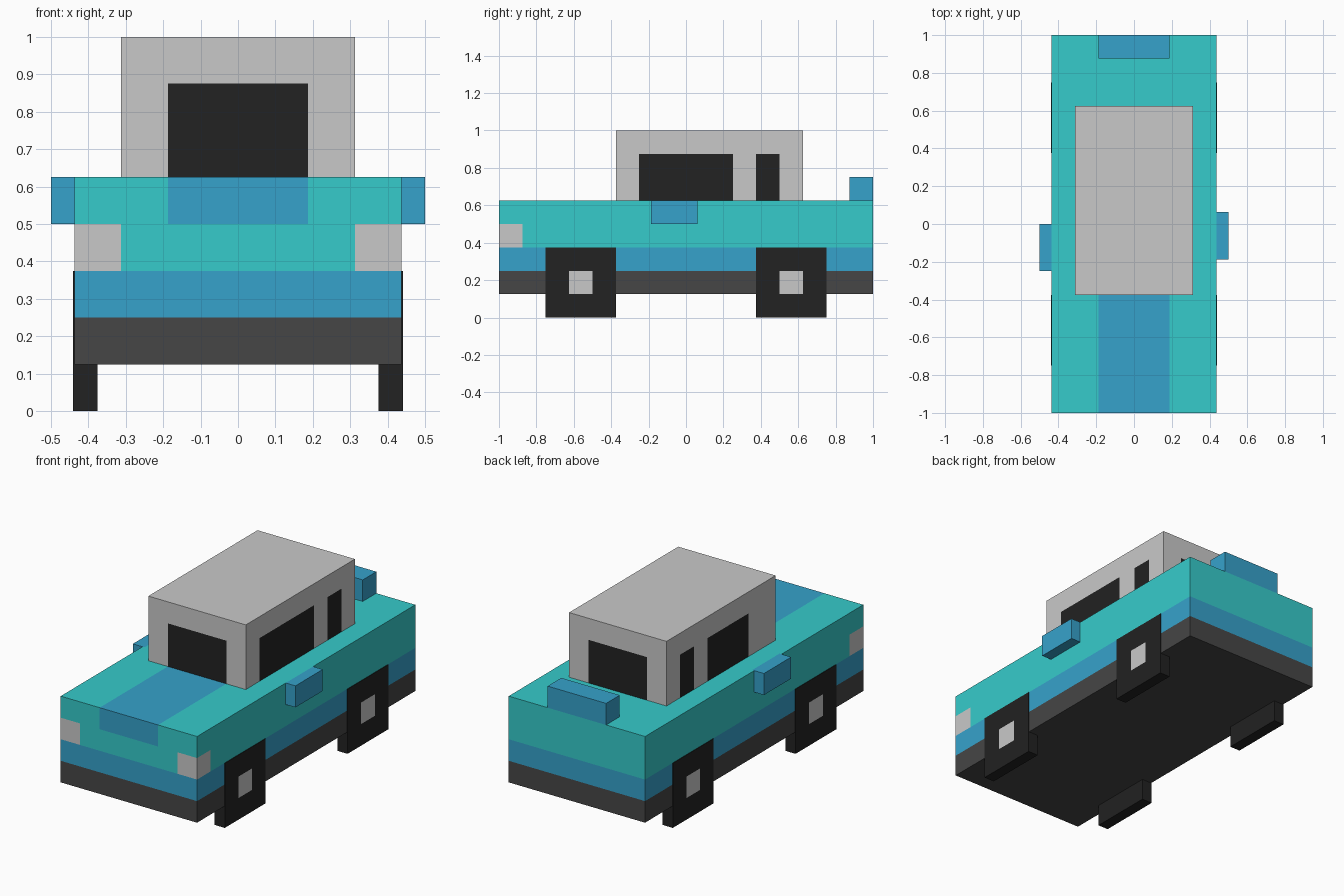
import bpy
import bmesh
from mathutils import Vector

if "Cube" in bpy.data.objects:
    bpy.data.objects.remove(bpy.data.objects["Cube"])

U = 1 / 16  # blocky style: everything sits on a 1/16 grid


def material(name, hex_code):
    rgb = [int(hex_code[i:i + 2], 16) / 255 for i in (0, 2, 4)]
    m = bpy.data.materials.new(name)
    m.diffuse_color = [c / 12.92 if c < 0.04 else ((c + 0.055) / 1.055) ** 2.4 for c in rgb] + [1]
    m.use_nodes = True
    m.node_tree.nodes["Principled BSDF"].inputs["Base Color"].default_value = m.diffuse_color
    return m


TEAL, BLUE, GREY, CHARCOAL, BLACK = range(5)
MATERIALS = [material("teal paint", "36CBCB"), material("blue paint", "36A2CB"),
             material("light grey", "C9C9C9"), material("charcoal", "464646"),
             material("black", "222222")]


def box(name, lo, hi, rule, cuts=((), (), ())):
    """Box sliced by grid planes on each axis; rule(centre, normal) picks each face's colour."""
    lo, hi = Vector(lo), Vector(hi)
    bm = bmesh.new()
    bmesh.ops.create_cube(bm, size=1)
    for v in bm.verts:
        v.co = (lo + hi) / 2 + v.co * (hi - lo)
    for axis, values in enumerate(cuts):
        normal = Vector([float(i == axis) for i in range(3)])
        for value in values:
            bmesh.ops.bisect_plane(bm, geom=bm.verts[:] + bm.edges[:] + bm.faces[:],
                                   plane_co=normal * value * U, plane_no=normal)
    bm.normal_update()
    for f in bm.faces:
        f.material_index = rule(f.calc_center_median() / U, f.normal)
    mesh = bpy.data.meshes.new(name)
    bm.to_mesh(mesh)
    bm.free()
    for m in MATERIALS:
        mesh.materials.append(m)
    obj = bpy.data.objects.new(name, mesh)
    bpy.context.collection.objects.link(obj)
    return obj


# Body: horizontal bands, bonnet stripe and wrap-around headlights
def body_rule(c, n):
    if c.z < 4:
        return CHARCOAL
    if c.z < 6:
        return BLUE
    if abs(c.x) < 3 and c.y < -6 and c.z > 8:
        return BLUE
    if c.z < 8 and c.y < -14 and abs(c.x) > 5:
        return GREY
    return TEAL


box("body", (-7 * U, -1, 2 * U), (7 * U, 1, 10 * U), body_rule,
    ((-5, -3, 3, 5), (-14, -6), (4, 6, 8)))


# Cabin with flush windows; the left side window is shorter
def cabin_rule(c, n):
    if c.z > 14 or abs(n.z) > 0.5:
        return GREY
    if abs(n.y) > 0.5:
        return BLACK if abs(c.x) < 3 else GREY
    start = -4 if n.x > 0 else -2
    return BLACK if start < c.y < 4 or 6 < c.y < 8 else GREY


box("cabin", (-5 * U, -6 * U, 9.8 * U), (5 * U, 10 * U, 1), cabin_rule,
    ((-3, 3), (-4, -2, 4, 6, 8), (14,)))

# Wheels with light hub squares on the outer face
for side, label in ((-1, "left"), (1, "right")):
    for end, y0, y1, h0 in (("front", -12, -6, -10), ("rear", 6, 12, 8)):
        xs = sorted((side * 6 * U, side * (7 * U + 0.003)))

        def wheel_rule(c, n):
            hub = n.x * side > 0.5 and h0 < c.y < h0 + 2 and 2 < c.z < 4
            return GREY if hub else BLACK

        box(f"{end}_{label}_wheel", (xs[0], y0 * U, 0), (xs[1], y1 * U, 6 * U),
            wheel_rule, ((), (h0, h0 + 2), (2, 4)))

# Wing mirrors (slightly staggered) and rear spoiler
box("right_mirror", (6.8 * U, -3 * U, 8 * U), (8 * U, U, 10 * U), lambda c, n: BLUE)
box("left_mirror", (-8 * U, -4 * U, 8 * U), (-6.8 * U, 0, 10 * U), lambda c, n: BLUE)
box("spoiler", (-3 * U, 14 * U, 10 * U), (3 * U, 1, 12 * U), lambda c, n: BLUE)
